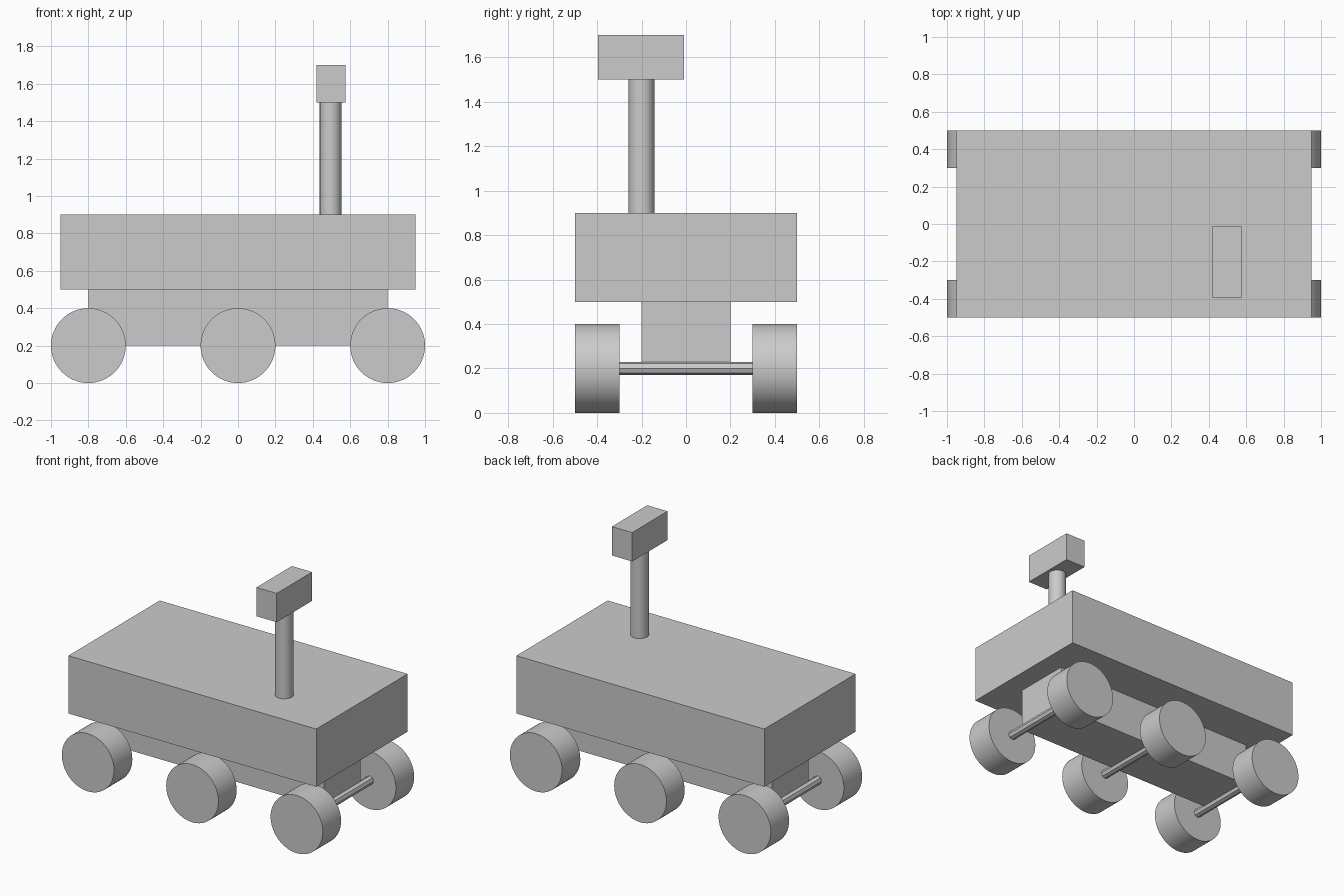
import bpy
import math

if "Cube" in bpy.data.objects:
    bpy.data.objects.remove(bpy.data.objects["Cube"], do_unlink=True)

grey = bpy.data.materials.new("plain_grey")
grey.use_nodes = True
colour = (0.6, 0.6, 0.6, 1)
grey.diffuse_color = colour
grey.node_tree.nodes["Principled BSDF"].inputs["Base Color"].default_value = colour


def box(name, centre, size):
    bpy.ops.mesh.primitive_cube_add(size=1, location=centre)
    part = bpy.context.object
    part.name = name
    part.scale = size
    bpy.ops.object.transform_apply(location=False, rotation=False, scale=True)
    part.data.materials.append(grey)
    return part


def cylinder(name, centre, radius, length, sides, along_y=False):
    tilt = (math.pi / 2, 0, 0) if along_y else (0, 0, 0)
    bpy.ops.mesh.primitive_cylinder_add(
        vertices=sides, radius=radius, depth=length, location=centre, rotation=tilt)
    part = bpy.context.object
    part.name = name
    part.data.materials.append(grey)
    bpy.ops.object.shade_smooth_by_angle(angle=math.radians(30))
    return part


# Body and the narrow chassis under it
box("body", (0, 0, 0.7), (1.9, 1.0, 0.4))
box("chassis", (0, 0, 0.35), (1.6, 0.4, 0.3))

# Three axles, each with a wheel at both ends
for place, x in (("rear", -0.8), ("middle", 0), ("front", 0.8)):
    cylinder(place + "_axle", (x, 0, 0.2), 0.03, 0.64, 8, along_y=True)
    for side, y in (("right", -0.4), ("left", 0.4)):
        cylinder(f"{place}_{side}_wheel", (x, y, 0.2), 0.2, 0.2, 64, along_y=True)

# Camera mast and head
cylinder("mast", (0.495, -0.2, 1.2), 0.058, 0.62, 48)
box("camera_head", (0.497, -0.203, 1.6), (0.155, 0.387, 0.2))
